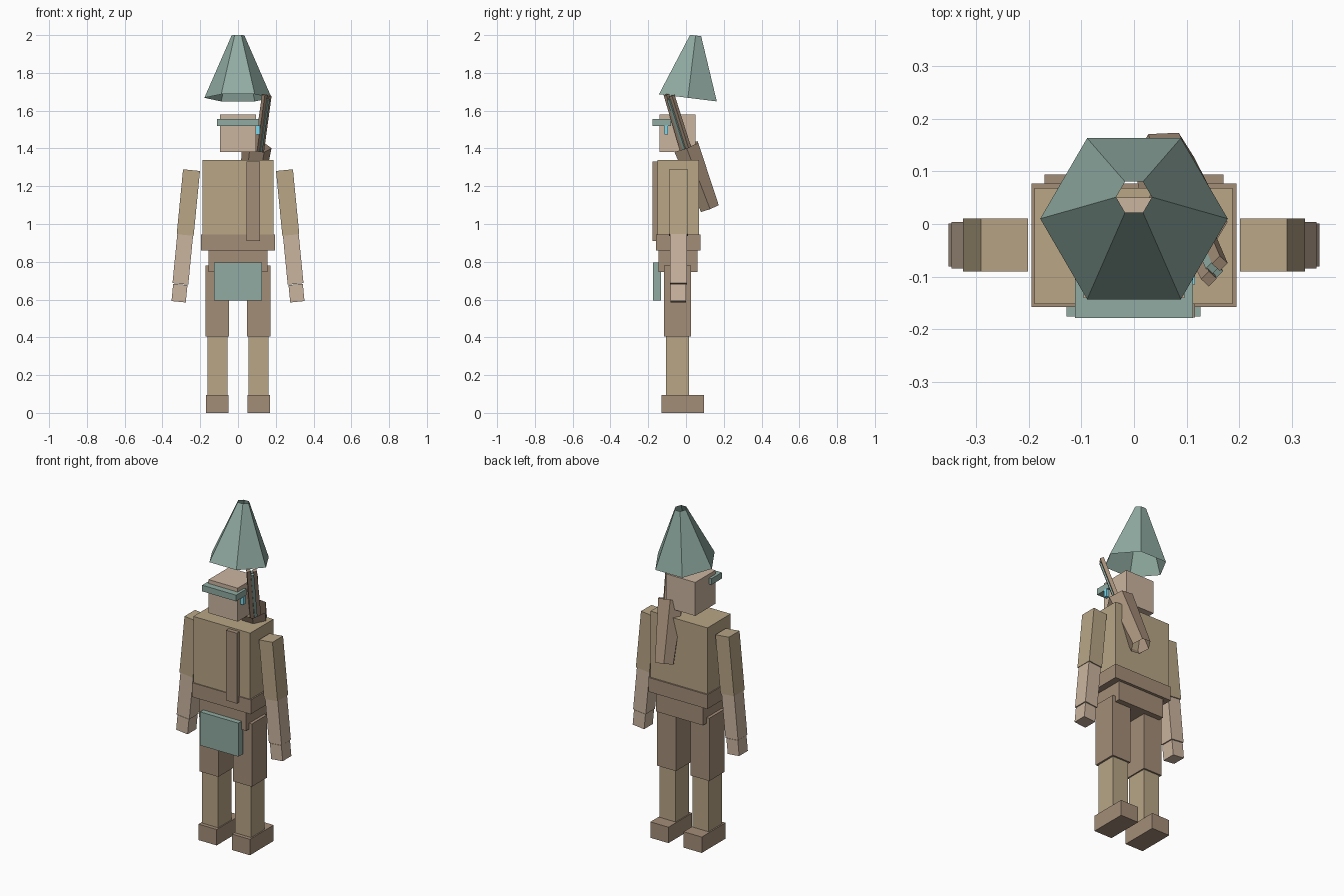
import bpy, bmesh
from math import radians, sin, cos, tau
from mathutils import Vector, Matrix

if "Cube" in bpy.data.objects:
    bpy.data.objects.remove(bpy.data.objects["Cube"])


def material(name, rgb):
    m = bpy.data.materials.new(name)
    m.diffuse_color = (*rgb, 1)
    m.use_nodes = True
    m.node_tree.nodes["Principled BSDF"].inputs["Base Color"].default_value = m.diffuse_color
    return m


TEAL = material("teal", (0.28, 0.41, 0.36))
TAN = material("tan", (0.48, 0.38, 0.24))
BROWN = material("brown", (0.37, 0.27, 0.19))
SKIN = material("skin", (0.60, 0.46, 0.35))
CYAN = material("cyan", (0.20, 0.70, 0.85))


def add(name, bm, mat):
    me = bpy.data.meshes.new(name)
    bmesh.ops.recalc_face_normals(bm, faces=bm.faces)
    bm.to_mesh(me)
    bm.free()
    me.materials.append(mat)
    ob = bpy.data.objects.new(name, me)
    bpy.context.collection.objects.link(ob)
    return ob


def box(name, x, y, z, mat, matrix=Matrix()):
    """Box from three (min, max) ranges."""
    lo, hi = Vector((x[0], y[0], z[0])), Vector((x[1], y[1], z[1]))
    bm = bmesh.new()
    bmesh.ops.create_cube(bm, size=1, matrix=matrix
                          @ Matrix.Translation((lo + hi) / 2)
                          @ Matrix.Diagonal((*(hi - lo), 1)))
    return add(name, bm, mat)


def tube(name, a, b, ra, rb, mat, sides=6, caps=False):
    """Faceted tapered tube from point a to point b."""
    a, b = Vector(a), Vector(b)
    axis = (b - a).normalized()
    v = axis.cross(Vector((1, 0, 0))).normalized()
    u = v.cross(axis)
    bm = bmesh.new()
    rings = [[bm.verts.new(p + r * (cos(tau * i / sides) * u + sin(tau * i / sides) * v))
              for i in range(sides)] for p, r in ((a, ra), (b, rb))]
    for i in range(sides):
        j = (i + 1) % sides
        bm.faces.new((rings[0][i], rings[0][j], rings[1][j], rings[1][i]))
    if caps:
        for ring in rings:
            bm.faces.new(ring)
    return add(name, bm, mat)


# Hat, open at both ends
tube("hat", (0, 0.01, 1.668), (0, 0.051, 1.998), 0.178, 0.034, TEAL)

# Head and eye band
box("head", (-0.096, 0.096), (-0.14, 0.05), (1.38, 1.58), SKIN)
box("eye_band", (-0.112, 0.112), (-0.178, -0.08), (1.52, 1.557), TEAL)
box("earring", (0.09, 0.116), (-0.115, -0.095), (1.475, 1.522), CYAN)

# Body
box("torso", (-0.189, 0.187), (-0.152, 0.068), (0.94, 1.34), TAN)
box("belt", (-0.195, 0.195), (-0.158, 0.077), (0.86, 0.945), BROWN)
box("hips", (-0.155, 0.155), (-0.145, 0.06), (0.745, 0.87), BROWN)
box("chest_strap", (0.046, 0.116), (-0.177, -0.145), (0.91, 1.33), BROWN)
box("front_pouch", (-0.128, 0.126), (-0.176, -0.132), (0.595, 0.795), TEAL)

# Legs and arms on both sides
for side, s in (("left", -1), ("right", 1)):
    def leg(part, x, y, z, mat):
        box(f"{side}_{part}", sorted((s * x[0], s * x[1])), y, z, mat)
    leg("thigh", (0.048, 0.173), (-0.117, 0.027), (0.405, 0.78), BROWN)
    leg("shin", (0.056, 0.162), (-0.107, 0.017), (0.09, 0.41), TAN)
    leg("foot", (0.05, 0.17), (-0.13, 0.094), (0, 0.095), BROWN)

    pose = Matrix.Translation((s * 0.246, -0.04, 1.285)) @ Matrix.Rotation(-s * radians(5.6), 4, 'Y')
    for part, w, d, z0, z1, mat in (("upper_arm", 0.045, 0.05, 0, -0.345, TAN),
                                    ("forearm", 0.042, 0.044, -0.335, -0.605, SKIN),
                                    ("hand", 0.038, 0.041, -0.608, -0.7, SKIN)):
        box(f"{side}_{part}", (-w, w), (-d, d), (z1, z0), mat, pose)

# Quiver, open at both ends, with sticks poking out
tube("quiver", (0.056, 0.125, 1.085), (0.1, 0.0, 1.41), 0.058, 0.078, BROWN)
for i, (tip, base, r, mat) in enumerate((
        ((0.142, -0.104, 1.685), (0.095, -0.005, 1.35), 0.015, BROWN),
        ((0.163, -0.075, 1.68), (0.118, 0.03, 1.35), 0.015, BROWN),
        ((0.148, -0.084, 1.67), (0.105, 0.015, 1.35), 0.012, TEAL),
        ((0.157, -0.09, 1.66), (0.112, 0.008, 1.35), 0.012, TEAL))):
    tube(f"quiver_shaft_{i + 1}", base, tip, r, r, mat, 4, True)
